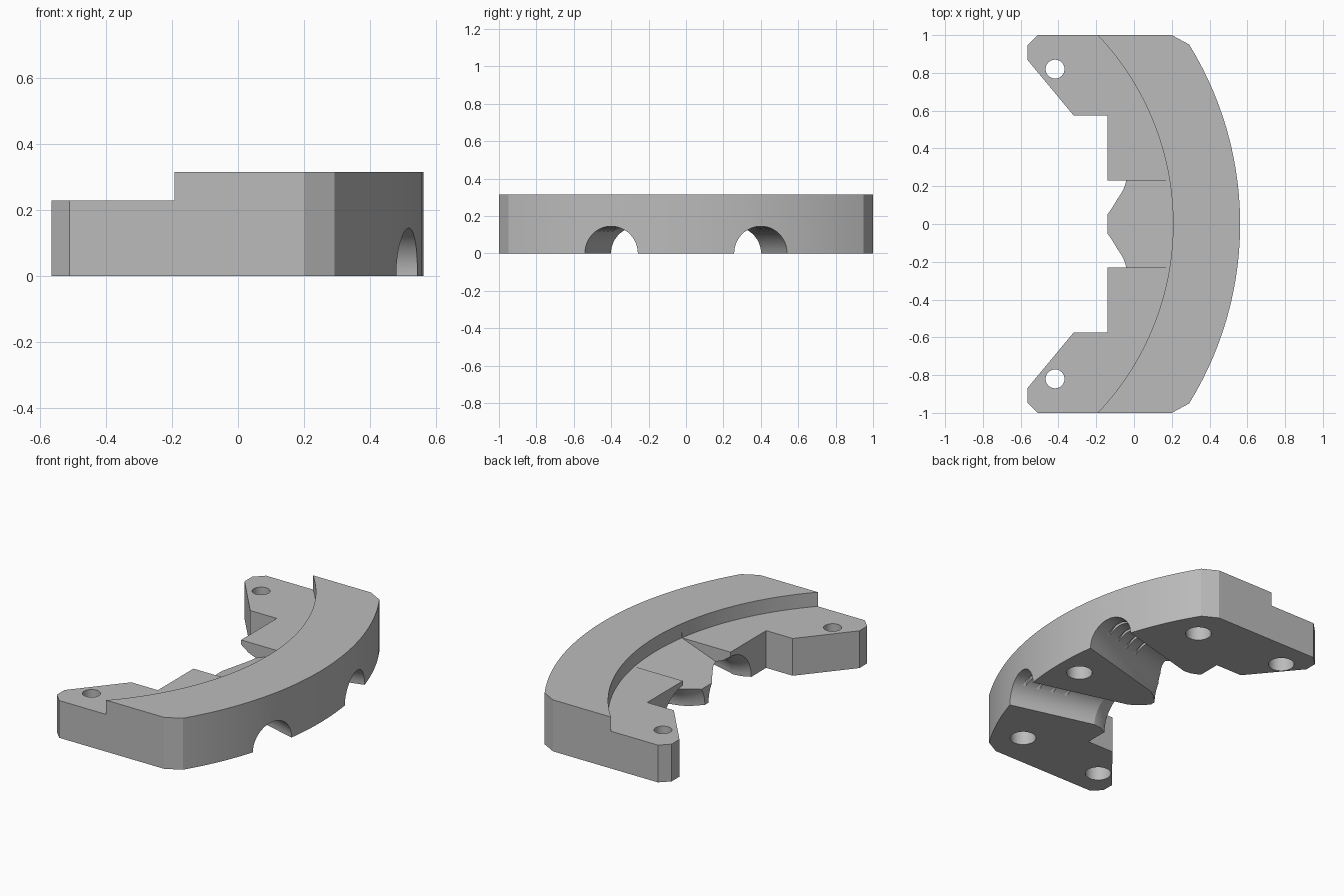
import bpy, bmesh, math

if "Cube" in bpy.data.objects:
    bpy.data.objects.remove(bpy.data.objects["Cube"])

CX = -1.245            # common centre of the outer arc and the step arc
R_OUT, R_STEP = 1.807, 1.452
H, H_STEP = 0.315, 0.228
SLOPE = math.tan(math.radians(15))   # tunnels converge toward the inner side

grey = bpy.data.materials.new("grey plastic")
grey.diffuse_color = (0.5, 0.5, 0.5, 1)
grey.use_nodes = True
grey.node_tree.nodes["Principled BSDF"].inputs["Base Color"].default_value = grey.diffuse_color


def loft(name, rings):
    """Closed solid through a list of equally long point rings."""
    bm = bmesh.new()
    loops = [[bm.verts.new(p) for p in ring] for ring in rings]
    for a, b in zip(loops, loops[1:]):
        for i in range(len(a)):
            j = (i + 1) % len(a)
            bm.faces.new((a[i], a[j], b[j], b[i]))
    bm.faces.new(loops[0])
    bm.faces.new(loops[-1])
    bmesh.ops.recalc_face_normals(bm, faces=bm.faces)
    me = bpy.data.meshes.new(name)
    bm.to_mesh(me)
    bm.free()
    ob = bpy.data.objects.new(name, me)
    bpy.context.collection.objects.link(ob)
    return ob


def prism(name, pts, z0, z1):
    return loft(name, [[(x, y, z) for x, y in pts] for z in (z0, z1)])


def circle(cx, cy, r, n):
    return [(cx + r * math.cos(2 * math.pi * i / n),
             cy + r * math.sin(2 * math.pi * i / n)) for i in range(n)]


def tunnel_ring(x, r, side, zc=0.0, n=48):
    """Ring in a plane of constant x, centred on the slanted tunnel axis."""
    yc = 0.396 - SLOPE * (0.5 - x)
    return [(x, side * (yc + u / math.cos(math.radians(15))), zc + v)
            for u, v in circle(0, 0, r, n)]


# Plan outline: half, then mirrored
half = [(-0.14, 0.0), (-0.14, 0.575), (-0.32, 0.575), (-0.565, 0.87),
        (-0.565, 0.945), (-0.51, 1.0), (0.2, 1.0)]
a = math.asin(0.95 / R_OUT)
arc = [(CX + R_OUT * math.cos(a * t / 14), R_OUT * math.sin(a * t / 14))
       for t in range(14, -15, -1)]
outline = half + arc + [(x, -y) for x, y in reversed(half[1:])]
body = prism("curved_bracket", outline, 0, H)
body.data.materials.append(grey)

cutters = []

# Step along the inner side
cutters.append(prism("step_cutter", circle(CX, 0, R_STEP, 160), H_STEP, 0.5))

# Sloping recess in the middle
z_in = H_STEP - 0.364 * (0.19 + 0.3)
wedge = [(-0.3, z_in), (0.19, H_STEP), (0.19, 0.26), (-0.3, 0.26)]
cutters.append(loft("ramp_cutter", [[(x, y, z) for x, z in wedge]
                                    for y in (-0.23, 0.23)]))

for s in (1, -1):
    # Slanted tunnel with a flared inner mouth
    cutters.append(loft("tunnel_cutter", [
        tunnel_ring(x, r, s) for x, r in
        ((0.75, 0.145), (-0.04, 0.145), (-0.09, 0.164), (-0.14, 0.2), (-0.2, 0.235))]))
    # Thin crescent grooves in the tunnel roof
    for k in range(4):
        x = 0.43 - 0.085 * k
        cutters.append(loft("groove_cutter", [
            tunnel_ring(x + d, 0.105, s, 0.06, 32) for d in (-0.009, 0.009)]))
    # Screw hole, its counterbore, and a blind hole underneath
    for cx, cy, r, z0, z1 in ((-0.418, 0.82, 0.05, -0.1, 0.5),
                              (-0.418, 0.82, 0.074, -0.1, 0.1),
                              (0.175, 0.785, 0.074, -0.1, 0.1)):
        cutters.append(prism("hole_cutter", circle(cx, s * cy, r, 32), z0, z1))

# Blind hole under the middle
cutters.append(prism("hole_cutter", circle(0.41, 0, 0.074, 32), -0.1, 0.1))

# Cut everything, bake the result and drop the cutters
for c in cutters:
    c.hide_render = True
    m = body.modifiers.new(c.name, 'BOOLEAN')
    m.operation, m.solver, m.object = 'DIFFERENCE', 'EXACT', c
dg = bpy.context.evaluated_depsgraph_get()
baked = bpy.data.meshes.new_from_object(body.evaluated_get(dg))
body.modifiers.clear()
body.data = baked
for c in cutters:
    bpy.data.objects.remove(c)
baked.materials.clear()
baked.materials.append(grey)

bpy.context.view_layer.objects.active = body
body.select_set(True)
bpy.ops.object.shade_smooth_by_angle(angle=math.radians(20))
